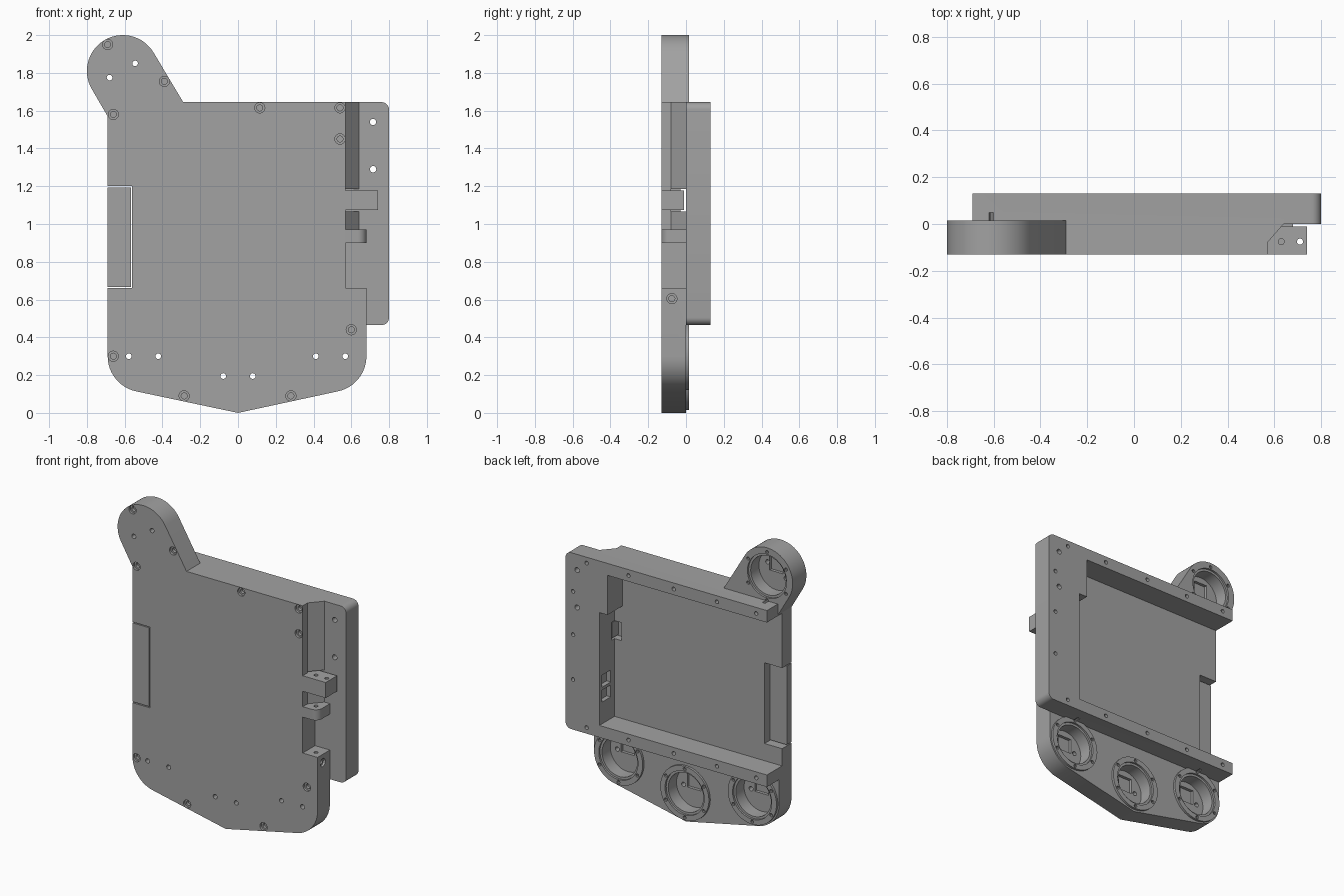
import bpy, bmesh, math
from mathutils import Vector

if "Cube" in bpy.data.objects:
    bpy.data.objects.remove(bpy.data.objects["Cube"])

grey = bpy.data.materials.new("mid_grey")
grey.diffuse_color = (0.36, 0.36, 0.36, 1)
grey.use_nodes = True
grey.node_tree.nodes["Principled BSDF"].inputs["Base Color"].default_value = grey.diffuse_color


def arc(cx, cz, r, a0, a1, n=24):
    return [(cx + r * math.cos(math.radians(a0 + (a1 - a0) * i / n)),
             cz + r * math.sin(math.radians(a0 + (a1 - a0) * i / n))) for i in range(n + 1)]


def circle(cx, cz, r, n=32):
    return arc(cx, cz, r, 0, 360, n)[:-1]


def rect(a0, b0, a1, b1):
    return [(a0, b0), (a1, b0), (a1, b1), (a0, b1)]


def place(axis, p, t):
    return {'x': Vector((t, p[0], p[1])), 'y': Vector((p[0], t, p[1])), 'z': Vector((p[0], p[1], t))}[axis]


def solid(name, prisms):
    """One object from prisms given as (profile, axis, start, end)."""
    bm = bmesh.new()
    for pts, axis, t0, t1 in prisms:
        a = [bm.verts.new(place(axis, p, t0)) for p in pts]
        b = [bm.verts.new(place(axis, p, t1)) for p in pts]
        bm.faces.new(a)
        bm.faces.new(b[::-1])
        for i in range(len(pts)):
            j = (i + 1) % len(pts)
            bm.faces.new((a[j], a[i], b[i], b[j]))
    bmesh.ops.recalc_face_normals(bm, faces=bm.faces)
    me = bpy.data.meshes.new(name)
    bm.to_mesh(me)
    bm.free()
    me.materials.append(grey)
    ob = bpy.data.objects.new(name, me)
    bpy.context.collection.objects.link(ob)
    return ob


def combine(ob, prisms, op='DIFFERENCE'):
    """Apply a boolean with a temporary helper solid."""
    helper = solid("cutter", prisms)
    mod = ob.modifiers.new("cut", 'BOOLEAN')
    mod.operation, mod.object, mod.solver = op, helper, 'EXACT'
    bpy.context.view_layer.update()
    me = bpy.data.meshes.new_from_object(ob.evaluated_get(bpy.context.evaluated_depsgraph_get()))
    ob.modifiers.clear()
    ob.data = me
    bpy.data.objects.remove(helper)


FRONT = -0.13
ear = (-0.61, 1.81)
sockets = [(-0.5, 0.3), (0, 0.195), (0.49, 0.3)]

# Front body with pointed bottom
outline = ([(-0.69, 1.645)] + arc(-0.5, 0.3, 0.19, 180, 259, 12) + [(0, 0)]
           + arc(0.49, 0.3, 0.19, 281, 360, 12) + [(0.68, 0.66), (0.57, 0.66), (0.57, 1.645)])
body = solid("body", [(outline, 'y', FRONT, 0.0)])

# Rear frame with rounded right corners
frame = ([(-0.69, 1.645), (-0.69, 0.465)] + arc(0.76, 0.505, 0.04, 270, 360, 8)
         + arc(0.76, 1.605, 0.04, 0, 90, 8))
combine(body, [(frame, 'y', 0.0, 0.13)], 'UNION')

# Rounded ear, sloped channel wall, raised socket rims
ear_profile = arc(*ear, 0.19, 31, 211, 32) + [(-0.69, 1.57), (-0.35, 1.58), (-0.29, 1.645)]
combine(body, [(ear_profile, 'y', FRONT, 0.015)], 'UNION')
combine(body, [([(0.5, -0.08), (0.57, -0.08), (0.64, 0), (0.64, 0.02), (0.5, 0.02)], 'z', 0.97, 1.645)], 'UNION')
combine(body, [(circle(x, z, 0.18, 48), 'y', -0.05, 0.015) for x, z in sockets], 'UNION')

# Rear cavity, open on one side, stepped around a corner block
cavity = [(-0.8, 0.545), (0.55, 0.545), (0.55, 1.30), (0.49, 1.30), (0.49, 1.565), (-0.8, 1.565)]
combine(body, [(cavity, 'y', -0.03, 0.3)])

# Side pocket and slot for the hinge lug, shallow ports in the inner wall
combine(body, [(rect(-0.8, 0.66, -0.56, 1.2), 'y', -0.3, 0.0),
               (rect(-0.08, 1.065, 0.0, 1.185), 'x', 0.5, 0.70),
               (rect(0.01, 0.69, 0.10, 0.77), 'x', 0.5, 0.58),
               (rect(0.01, 0.79, 0.10, 0.87), 'x', 0.5, 0.58)])

# Round sockets with a lip, a notch in the floor and wire holes
allsock = sockets + [ear]
combine(body, [(circle(x, z, 0.145, 48), 'y', 0.002, 0.05) for x, z in allsock])
combine(body, [(circle(x, z, 0.13, 48), 'y', -0.085, 0.05) for x, z in allsock])
combine(body, [(rect(x - 0.05, z - 0.01, x + 0.05, z + 0.09), 'y', -0.105, 0.05) for x, z in allsock])
wires = [(-0.68, 1.775), (-0.545, 1.85)]
for x, z in sockets:
    wires += [(x - 0.078, z), (x + 0.078, z)]
combine(body, [(circle(x, z, 0.015, 16), 'y', -0.3, 0.1) for x, z in wires])

# Small rim screw holes
rim = []
for x, z in allsock:
    for k in range(6):
        a = math.radians(30 + 60 * k)
        rim.append((circle(x + 0.162 * math.cos(a), z + 0.162 * math.sin(a), 0.011, 10), 'y', -0.02, 0.05))
combine(body, rim)

# Counterbored screw seats on the front and one on the right side
seats = [(-0.69, 1.95), (-0.39, 1.755), (-0.66, 1.58), (0.115, 1.615), (0.54, 1.615),
         (0.54, 1.45), (0.6, 0.44), (-0.66, 0.3), (-0.285, 0.09), (0.28, 0.09)]
combine(body, [(circle(x, z, 0.027, 20), 'y', -0.3, -0.115) for x, z in seats]
        + [(circle(-0.075, 0.605, 0.027, 20), 'x', 0.665, 0.9)])
combine(body, [(circle(x, z, 0.016, 16), 'y', -0.3, -0.095) for x, z in seats]
        + [(circle(-0.075, 0.605, 0.016, 16), 'x', 0.645, 0.9)])

# Frame screw holes: through pair, blind rows and side column
holes = [(circle(0.715, z, 0.017, 16), 'y', -0.05, 0.3) for z in (1.54, 1.29)]
for x in (0.645, 0.335, 0, -0.32, -0.61):
    holes += [(circle(x, z, 0.013, 12), 'y', 0.09, 0.3) for z in (1.605, 0.505)]
holes += [(circle(0.745, z, 0.013, 12), 'y', 0.09, 0.3) for z in (1.39, 1.10, 0.80)]
combine(body, holes)

# Hinge pin hole in the lower shoulder
combine(body, [(circle(0.63, -0.075, 0.013, 16), 'z', 0.63, 0.7)])

# Cover plate over the side pocket
cover = solid("pocket_cover", [(rect(-0.69, 0.667, -0.566, 1.194), 'y', FRONT, -0.08)])

# Fixed hinge knuckle with rounded front corner
knuckle = solid("hinge_knuckle", [([(0.56, 0), (0.56, FRONT)] + arc(0.635, -0.085, 0.045, 270, 360, 8)
                                   + [(0.68, 0)], 'z', 0.9, 0.97)])
combine(knuckle, [(circle(0.63, -0.075, 0.013, 16), 'z', 0.8, 1.0)])

# Moving hinge lug
lug = solid("hinge_lug", [(rect(0.555, FRONT, 0.74, -0.01), 'z', 1.073, 1.177)])
combine(lug, [(circle(x, -0.075, 0.013, 16), 'z', 1.0, 1.3) for x in (0.63, 0.71)])

# Smooth the curved walls, keep edges sharp
for ob in (body, cover, knuckle, lug):
    bpy.ops.object.select_all(action='DESELECT')
    ob.select_set(True)
    bpy.context.view_layer.objects.active = ob
    bpy.ops.object.shade_smooth_by_angle(angle=math.radians(25))
